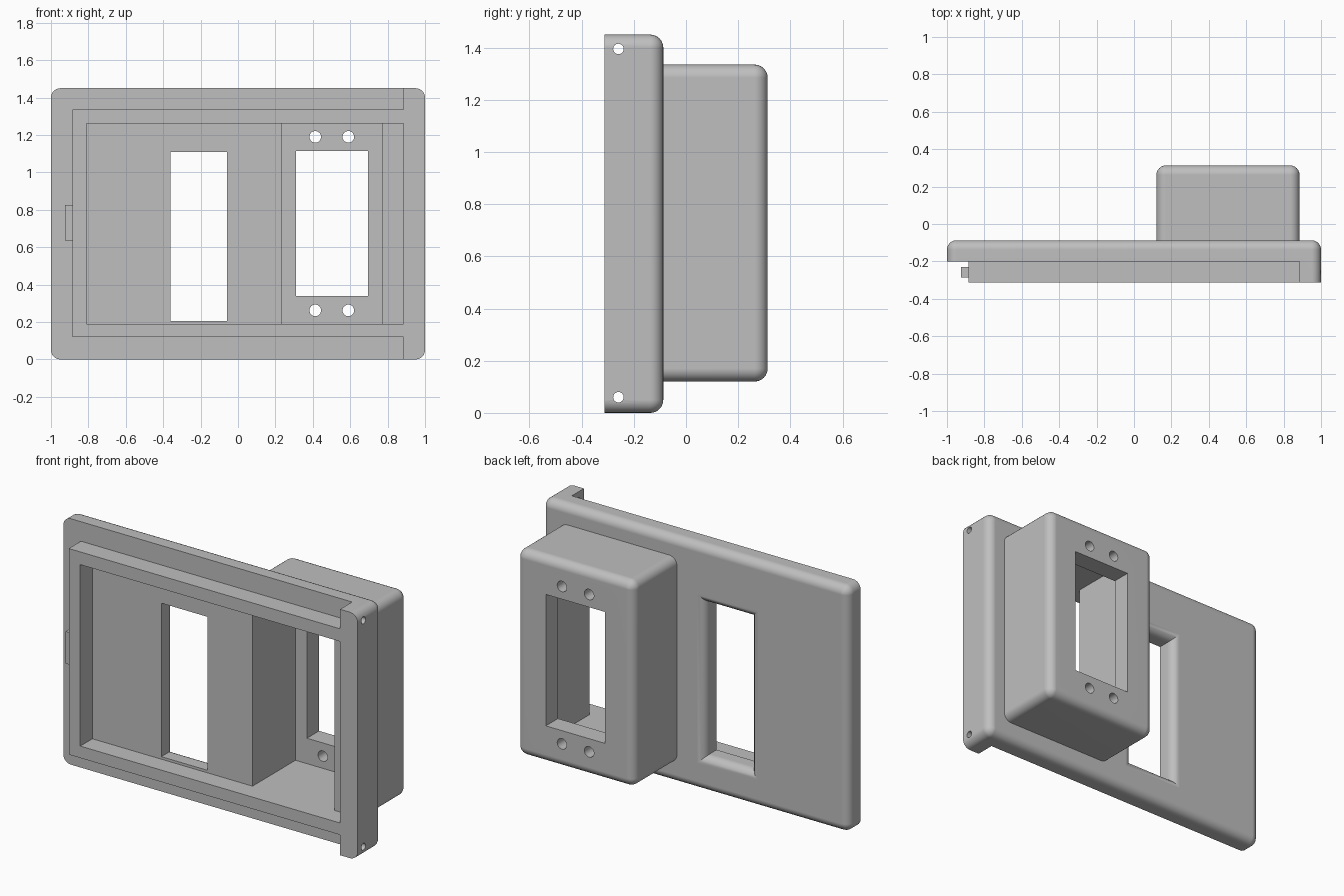
import bpy, bmesh, math

if "Cube" in bpy.data.objects:
    bpy.data.objects.remove(bpy.data.objects["Cube"], do_unlink=True)

# Main levels along y
FRONT, STEP, BACK, BOX_BACK = -0.313, -0.2, -0.087, 0.313
R = 0.05          # fillet radius
SEG = 6           # fillet segments

grey = bpy.data.materials.new("light grey plastic")
grey.use_nodes = True
grey.diffuse_color = (0.52, 0.52, 0.52, 1)
grey.node_tree.nodes["Principled BSDF"].inputs["Base Color"].default_value = (0.52, 0.52, 0.52, 1)


def ring(x0, x1, z0, z1, y, r):
    """Rounded rectangle in the xz plane at depth y."""
    pts = []
    corners = [(x1 - r, z1 - r), (x0 + r, z1 - r), (x0 + r, z0 + r), (x1 - r, z0 + r)]
    for k, (cx, cz) in enumerate(corners):
        for i in range(SEG + 1):
            a = math.pi / 2 * (k + i / SEG)
            pts.append((cx + r * math.cos(a), y, cz + r * math.sin(a)))
    return pts


def loft(name, rings):
    """Solid through a stack of equal-count rings, capped at both ends."""
    bm = bmesh.new()
    loops = [[bm.verts.new(p) for p in pts] for pts in rings]
    for a, b in zip(loops, loops[1:]):
        for i in range(len(a)):
            j = (i + 1) % len(a)
            bm.faces.new((a[i], a[j], b[j], b[i]))
    bm.faces.new(loops[0])
    bm.faces.new(loops[-1][::-1])
    bmesh.ops.remove_doubles(bm, verts=bm.verts, dist=1e-5)
    bmesh.ops.recalc_face_normals(bm, faces=bm.faces)
    mesh = bpy.data.meshes.new(name)
    bm.to_mesh(mesh)
    bm.free()
    mesh.materials.append(grey)
    obj = bpy.data.objects.new(name, mesh)
    bpy.context.collection.objects.link(obj)
    return obj


def pillow(name, x0, x1, z0, z1, y0, y1):
    """Block with rounded corners and a filleted back edge."""
    rings = [ring(x0, x1, z0, z1, y0, R)]
    for i in range(SEG + 1):
        a = math.pi / 2 * i / SEG
        d = R * (1 - math.cos(a))
        rings.append(ring(x0 + d, x1 - d, z0 + d, z1 - d, y1 - R + R * math.sin(a), R - d))
    return loft(name, rings)


def block(name, x0, x1, y0, y1, z0, z1):
    return loft(name, [ring(x0, x1, z0, z1, y, 0) for y in (y0, y1)])


def drill(name, centre, radius, depth, rotation):
    bpy.ops.mesh.primitive_cylinder_add(vertices=32, radius=radius, depth=depth,
                                        location=centre, rotation=rotation)
    obj = bpy.context.object
    obj.name = name
    obj.data.materials.append(grey)
    return obj


def combine(target, tool, operation):
    """Apply a boolean and discard the tool."""
    tool.hide_render = True
    mod = target.modifiers.new(operation, 'BOOLEAN')
    mod.operation = operation
    mod.solver = 'EXACT'
    mod.object = tool
    bpy.context.view_layer.objects.active = target
    bpy.ops.object.modifier_apply(modifier=mod.name)
    bpy.data.objects.remove(tool, do_unlink=True)


# Cover plate with full-depth outline, then the step around the raised rim
shell = pillow("cover_plate_with_outlet_box", -1, 1, 0, 1.45, FRONT, BACK)
combine(shell, block("top_step", -1.2, 0.885, -0.5, STEP, 1.335, 1.7), 'DIFFERENCE')
combine(shell, block("bottom_step", -1.2, 0.885, -0.5, STEP, -0.2, 0.12), 'DIFFERENCE')
combine(shell, block("side_step", -1.2, -0.885, -0.5, STEP, -0.3, 1.8), 'DIFFERENCE')

# Rear outlet box and side latch tab
combine(shell, pillow("outlet_box", 0.12, 0.885, 0.12, 1.335, -0.15, BOX_BACK), 'UNION')
combine(shell, block("latch_tab", -0.925, -0.85, -0.285, -0.23, 0.635, 0.825), 'UNION')

# Front pocket and box cavity
combine(shell, block("pocket", -0.81, 0.885, -0.5, STEP, 0.19, 1.26), 'DIFFERENCE')
combine(shell, block("box_cavity", 0.235, 0.77, -0.25, 0.2, 0.19, 1.26), 'DIFFERENCE')

# Switch window, flared by a fillet at the back
flare = [ring(-0.36, -0.06, 0.205, 1.11, -0.25, 0)]
for i in range(SEG + 1):
    a = math.pi / 2 * i / SEG
    d = R * (1 - math.cos(a))
    flare.append(ring(-0.36 - d, -0.06 + d, 0.205 - d, 1.11 + d, BACK - R + R * math.sin(a), 0))
flare.append(ring(-0.36 - R, -0.06 + R, 0.205 - R, 1.11 + R, BACK + 0.05, 0))
combine(shell, loft("switch_window", flare), 'DIFFERENCE')

# Outlet opening with its screw holes
combine(shell, block("outlet_opening", 0.31, 0.695, 0.1, 0.5, 0.34, 1.115), 'DIFFERENCE')
for x in (0.413, 0.59):
    for z in (0.262, 1.19):
        combine(shell, drill("outlet_screw", (x, 0.27, z), 0.031, 0.3, (math.pi / 2, 0, 0)), 'DIFFERENCE')

# Hinge pin holes through the side flange
for z in (0.06, 1.395):
    combine(shell, drill("hinge_pin", (0.95, -0.259, z), 0.02, 0.3, (0, math.pi / 2, 0)), 'DIFFERENCE')

# Smooth fillets, crisp edges
bpy.ops.object.select_all(action='DESELECT')
shell.select_set(True)
bpy.context.view_layer.objects.active = shell
bpy.ops.object.shade_smooth_by_angle(angle=math.radians(30))
weighted = shell.modifiers.new("flat_faces", 'WEIGHTED_NORMAL')
weighted.keep_sharp = True
